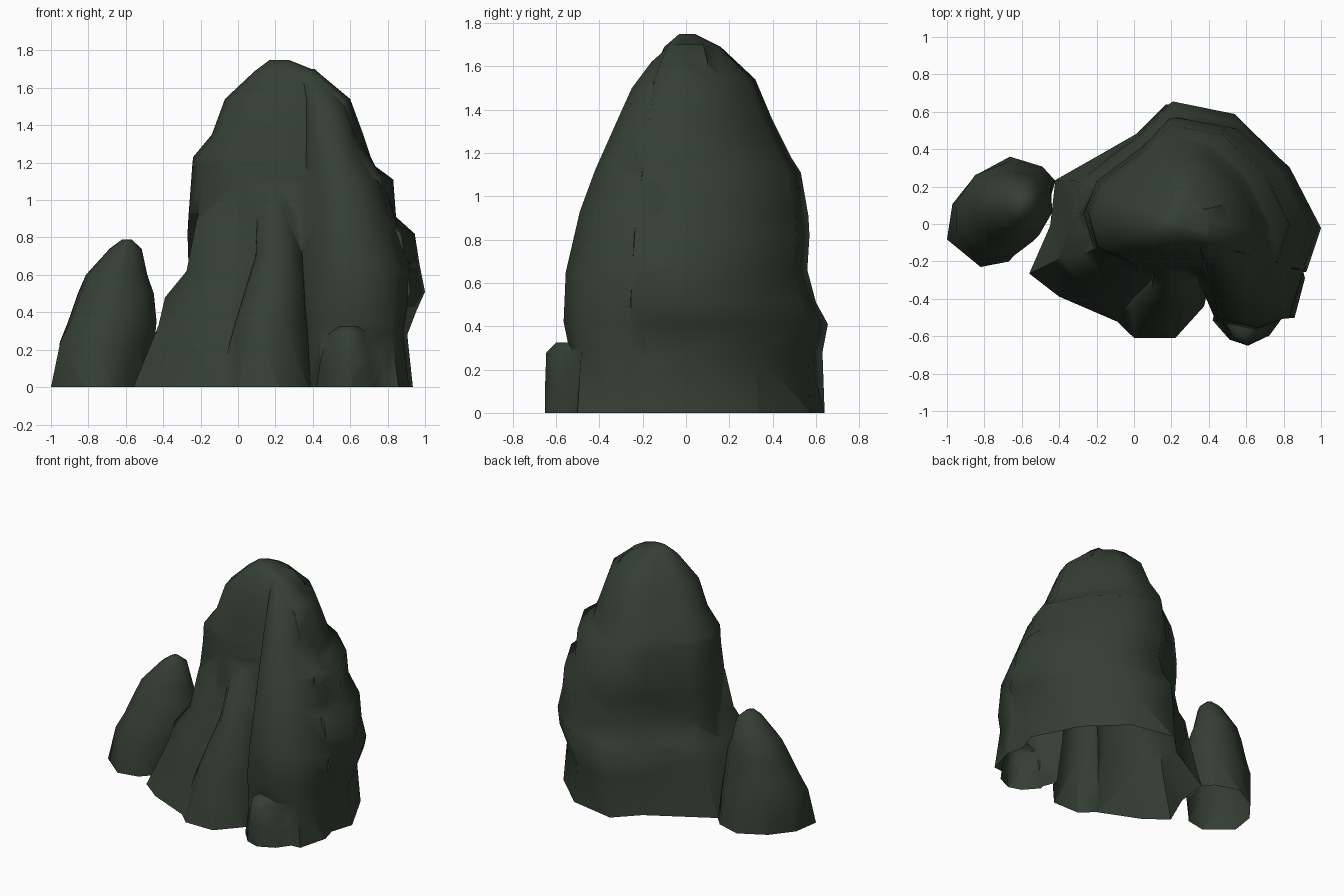
import bpy, bmesh
from mathutils import Vector

if "Cube" in bpy.data.objects:
    bpy.data.objects.remove(bpy.data.objects["Cube"])

stone = bpy.data.materials.new("dark mossy stone")
stone.diffuse_color = (0.035, 0.050, 0.034, 1)
stone.use_nodes = True
stone.node_tree.nodes["Principled BSDF"].inputs["Base Color"].default_value = stone.diffuse_color


def rock(name, outline, levels, top=None):
    """Loft an outline (unit square), morphing to top, through (z, x0, x1, y0, y1)."""
    bm = bmesh.new()
    top = top or outline
    zmax = levels[-1][0]
    levels = [(-0.1,) + levels[0][1:]] + levels   # root, trimmed off later
    rings = []
    for z, x0, x1, y0, y1 in levels:
        t = min(1, max(0, z / zmax * 2))          # fully morphed at half height
        ring = []
        for a, b in zip(outline, top):
            u, v = a[0] + (b[0] - a[0]) * t, a[1] + (b[1] - a[1]) * t
            ring.append(bm.verts.new((x0 + u * (x1 - x0), y0 + v * (y1 - y0), z)))
        rings.append(ring)
    n = len(outline)
    for a, b in zip(rings, rings[1:]):
        for i in range(n):
            j = (i + 1) % n
            bm.faces.new((a[i], a[j], b[j], b[i]))
    bm.faces.new(rings[0][::-1])
    bm.faces.new(rings[-1])
    bmesh.ops.triangulate(bm, faces=[f for f in bm.faces if len(f.verts) == 4])
    bmesh.ops.recalc_face_normals(bm, faces=bm.faces)
    me = bpy.data.meshes.new(name)
    bm.to_mesh(me)
    bm.free()
    me.materials.append(stone)
    ob = bpy.data.objects.new(name, me)
    bpy.context.collection.objects.link(ob)
    return ob


def finish(ob):
    """Trim to an open base at z = 0 and smooth the faces."""
    bm = bmesh.new()
    bm.from_mesh(ob.data)
    bmesh.ops.bisect_plane(bm, geom=bm.verts[:] + bm.edges[:] + bm.faces[:],
                           plane_co=Vector((0, 0, 0)), plane_no=Vector((0, 0, 1)),
                           clear_inner=True)
    bm.to_mesh(ob.data)
    bm.free()
    bpy.ops.object.select_all(action='DESELECT')
    ob.select_set(True)
    bpy.context.view_layer.objects.active = ob
    bpy.ops.object.shade_smooth_by_angle(angle=1.1)


# outlines, counter-clockwise from the front
PEAK = [(.25, .02), (.6, 0), (.94, .05), (1, .31), (.87, .67), (.67, .93),
        (.41, 1), (.28, .82), (.06, .6), (0, .4), (.05, .15)]
COLUMN = [(.12, .03), (.5, 0), (.88, .03), (.98, .37), (.8, 1), (.1, 1), (0, .3)]
COLUMN_TOP = [(.2, .1), (.58, 0), (.86, .2), (1, .55), (.8, 1), (.1, 1), (0, .45)]
SPUR = [(.22, 0), (.62, 0), (.9, .24), (1, .6), (.8, 1), (.2, 1), (0, .6), (.02, .15)]
SKIRT = [(.5, 0), (1, .1), (1, .9), (.65, 1), (.15, .74), (.12, .5), (0, .25), (.17, .13)]
BOULDER = [(.5, 0), (.8, .12), (1, .35), (.8, 1), (.2, 1), (0, .3), (.24, .07)]
SMALL = [(.31, 0), (.57, .05), (.68, .17), (.9, .45), (1, .78), (.88, .91),
         (.58, 1), (.26, .83), (.05, .57), (0, .25)]
SMALL_TOP = [(.36, 0), (.62, .03), (.86, .2), (1, .48), (.96, .75), (.8, .94),
             (.52, 1), (.2, .9), (.02, .6), (.06, .24)]

# tall main peak
peak = rock("main_peak", PEAK, [
    (0, -.36, .935, -.3, .64), (.28, -.34, .905, -.3, .63), (.41, -.31, .955, -.3, .655),
    (.51, -.29, 1.0, -.3, .6), (.66, -.265, .97, -.29, .56), (.82, -.27, .945, -.28, .57),
    (.91, -.265, .845, -.27, .565), (1.11, -.25, .83, -.24, .53), (1.18, -.245, .735, -.23, .485),
    (1.23, -.24, .71, -.22, .46), (1.35, -.14, .67, -.2, .4), (1.54, -.07, .6, -.17, .32),
    (1.69, .09, .42, -.1, .16), (1.75, .17, .27, -.03, .04)])

# right hand column beside the front cleft
column = rock("right_column", COLUMN, [
    (0, .37, .925, -.52, .1), (.3, .36, .89, -.54, .1), (.42, .35, .91, -.565, .1),
    (.65, .34, .92, -.555, .1), (.93, .34, .83, -.49, .1), (1.12, .34, .77, -.42, .1),
    (1.3, .34, .66, -.34, .1), (1.5, .33, .6, -.25, .1), (1.62, .32, .5, -.16, .1),
    (1.7, .32, .41, -.07, .08)], COLUMN_TOP)

# ridge rising up the middle of the front
spur = rock("centre_spur", SPUR, [
    (0, -.12, .43, -.61, .1), (.35, -.02, .4, -.54, .1), (.7, .09, .37, -.42, .1),
    (.95, .1, .33, -.31, .1), (1.07, .15, .27, -.22, .05)])

# spreading left foot
skirt = rock("left_skirt", SKIRT, [
    (0, -.56, .37, -.52, .5), (.33, -.425, .32, -.42, .46), (.48, -.39, .3, -.38, .43),
    (.62, -.275, .28, -.34, .36), (.9, -.22, .2, -.25, .2), (1.1, -.15, .15, -.15, .1)])

# boulder at the front right foot
boulder = rock("front_boulder", BOULDER, [
    (0, .42, .8, -.65, -.2), (.14, .44, .77, -.65, -.2), (.28, .48, .71, -.645, -.2),
    (.325, .53, .66, -.6, -.25)])

# fuse the lumps into the peak
for part in (column, spur, skirt, boulder):
    mod = peak.modifiers.new(part.name, 'BOOLEAN')
    mod.operation, mod.solver, mod.object = 'UNION', 'EXACT', part
bpy.context.view_layer.update()
fused = bpy.data.meshes.new_from_object(
    peak.evaluated_get(bpy.context.evaluated_depsgraph_get()))
peak.modifiers.clear()
peak.data = fused
for part in (column, spur, skirt, boulder):
    bpy.data.objects.remove(part)
finish(peak)

# separate small rock on the left
small = rock("small_rock", SMALL, [
    (0, -1, -.42, -.23, .36), (.24, -.97, -.425, -.19, .33), (.35, -.92, -.43, -.15, .3),
    (.5, -.865, -.45, -.09, .28), (.6, -.82, -.485, -.05, .26), (.74, -.69, -.515, .02, .2),
    (.79, -.62, -.57, .07, .14)], SMALL_TOP)
finish(small)
